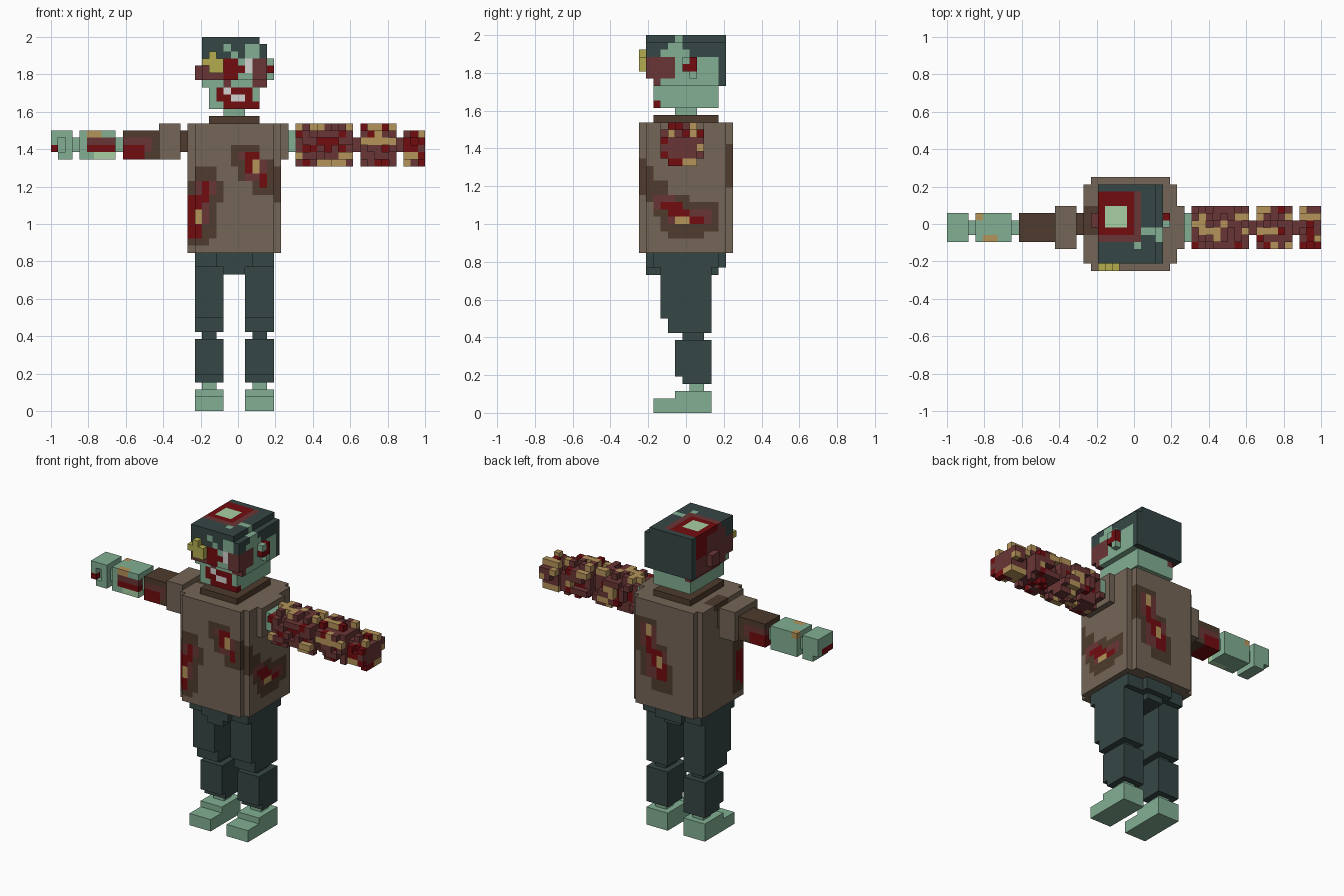
import bpy, bmesh, random

if "Cube" in bpy.data.objects:
    bpy.data.objects.remove(bpy.data.objects["Cube"])

U = 2 / 52          # one block
COLOURS = {
    'H': ("dark_slate", "354745"), 'S': ("pale_green_skin", "82AF94"),
    'C': ("brown_cloth", "756556"), 'B': ("dark_brown", "4E3B2D"),
    'R': ("deep_red", "720C10"), 'M': ("dull_red", "6A3536"),
    'T': ("tan_bone", "B5945A"), 'Y': ("yellow_growth", "B3AC4E"),
    'W': ("tooth_white", "D2D2D0"), 'G': ("light_green", "A9D0A3")}
KEYS = list(COLOURS)


def linear(h):
    c = int(h, 16) / 255
    return c / 12.92 if c < 0.04045 else ((c + 0.055) / 1.055) ** 2.4


MATS = []
for name, hexa in COLOURS.values():
    m = bpy.data.materials.new(name)
    m.diffuse_color = (*[linear(hexa[n:n + 2]) for n in (0, 2, 4)], 1)
    m.use_nodes = True
    m.node_tree.nodes["Principled BSDF"].inputs["Base Color"].default_value = m.diffuse_color
    MATS.append(m)


def cells(b):
    return [(x, y, z) for x in range(b[0], b[1]) for y in range(b[2], b[3])
            for z in range(b[4], b[5])]


def fill(vox, col, *b):
    """Add a solid block of cells."""
    vox.update({c: col for c in cells(b)})


def paint(vox, col, *b):
    """Recolour the cells that already exist inside a block."""
    for c in cells(b):
        if c in vox:
            vox[c] = col


def build(name, vox):
    """Skin the outside of a set of cells and merge flat areas."""
    bm, verts = bmesh.new(), {}

    def vert(p):
        if p not in verts:
            verts[p] = bm.verts.new((-1 + p[0] * U, -0.25 + p[1] * U, p[2] * U))
        return verts[p]

    for c, col in vox.items():
        for ax in range(3):
            for s in (0, 1):
                n = list(c)
                n[ax] += 2 * s - 1
                if tuple(n) in vox:
                    continue
                ring = []
                for a, b in ((0, 0), (1, 0), (1, 1), (0, 1)):
                    p = list(c)
                    p[ax] += s
                    p[(ax + 1) % 3] += a
                    p[(ax + 2) % 3] += b
                    ring.append(vert(tuple(p)))
                f = bm.faces.new(ring if s else ring[::-1])
                f.material_index = KEYS.index(col)
    bmesh.ops.dissolve_limit(bm, angle_limit=0.01, verts=bm.verts[:],
                             edges=bm.edges[:], delimit={'MATERIAL'})
    me = bpy.data.meshes.new(name)
    bm.to_mesh(me)
    bm.free()
    for m in MATS:
        me.materials.append(m)
    bpy.context.collection.objects.link(bpy.data.objects.new(name, me))


# Legs, each with thigh, knee, shin, ankle and stepped foot
for side, x in (("left", 20), ("right", 27)):
    leg = {}
    fill(leg, 'H', x, x + 4, 3, 10, 13, 22)
    fill(leg, 'H', x, x + 4, 4, 10, 11, 13)
    fill(leg, 'H', x + 1, x + 3, 6, 9, 10, 11)
    fill(leg, 'H', x, x + 4, 5, 10, 5, 10)
    fill(leg, 'H', x, x + 4, 6, 10, 4, 5)
    build(side + "_trouser_leg", leg)
    foot = {}
    fill(foot, 'S', x + 1, x + 3, 7, 9, 3, 4)
    fill(foot, 'S', x, x + 4, 5, 10, 2, 3)
    fill(foot, 'S', x, x + 4, 2, 10, 0, 2)
    build(side + "_foot", foot)

# Hips
hips = {}
fill(hips, 'H', 20, 31, 2, 11, 20, 22)
fill(hips, 'H', 23, 28, 1, 12, 20, 22)
fill(hips, 'H', 24, 27, 1, 11, 19, 22)
build("hips", hips)

# Torso with notched corners, and its wounds
torso = {}
fill(torso, 'C', 19, 32, 1, 12, 22, 40)
fill(torso, 'C', 20, 31, 0, 13, 22, 40)
paint(torso, 'B', 19, 21, 5, 9, 39, 40)
FRONT_WOUNDS = [  # colour, x range, z range
    ('B', 20, 23, 32, 34), ('B', 19, 24, 29, 32), ('B', 19, 23, 24, 29),
    ('B', 19, 22, 23, 24), ('M', 20, 23, 30, 32), ('M', 19, 22, 26, 30),
    ('R', 21, 22, 29, 32), ('R', 19, 21, 24, 30), ('T', 20, 21, 26, 28),
    ('B', 25, 29, 34, 37), ('B', 26, 31, 32, 35), ('B', 28, 32, 30, 33),
    ('M', 26, 29, 35, 36), ('M', 27, 30, 32, 35), ('R', 27, 29, 33, 36),
    ('R', 29, 30, 31, 33), ('T', 28, 29, 33, 35)]
BACK_WOUND = [
    ('B', 27, 31, 31, 37), ('B', 25, 30, 27, 33), ('B', 24, 28, 25, 30),
    ('M', 27, 30, 32, 36), ('M', 25, 29, 27, 32), ('R', 28, 29, 31, 36),
    ('R', 26, 28, 29, 32), ('R', 25, 27, 27, 30), ('T', 28, 29, 34, 36),
    ('T', 26, 27, 29, 31)]
SIDE_WOUND = [  # colour, y range, z range
    ('B', 0, 2, 29, 34), ('B', 2, 4, 27, 32), ('B', 3, 7, 25, 30),
    ('B', 4, 9, 24, 28), ('B', 7, 11, 25, 29), ('M', 2, 5, 28, 30),
    ('M', 4, 10, 26, 28), ('R', 3, 6, 28, 29), ('R', 4, 7, 27, 28),
    ('R', 7, 9, 26, 27), ('T', 5, 7, 26, 27)]
for col, a, b, c, d in SIDE_WOUND:
    paint(torso, col, 31, 32, a, b, c, d)
for col, a, b, c, d in FRONT_WOUNDS:
    paint(torso, col, a, b, 0, 2, c, d)
for col, a, b, c, d in BACK_WOUND:
    paint(torso, col, a, b, 12, 13, c, d)
paint(torso, 'B', 19, 20, 2, 4, 23, 32)
paint(torso, 'R', 19, 20, 1, 3, 25, 30)
build("torso", torso)

# Collar and neck
collar = {}
fill(collar, 'B', 22, 29, 2, 11, 40, 41)
build("collar", collar)
neck = {}
fill(neck, 'S', 24, 27, 5, 8, 41, 42)
build("neck", neck)

# Head: jaw, skull, hair cap and ears
head = {}
fill(head, 'S', 22, 29, 2, 11, 42, 46)
fill(head, 'S', 21, 30, 2, 11, 45, 52)
fill(head, 'H', 21, 30, 1, 12, 48, 52)
fill(head, 'H', 21, 30, 11, 12, 45, 48)
fill(head, 'M', 21, 30, 1, 2, 46, 48)
for c in cells((29, 30, 1, 12, 51, 52)) + cells((21, 30, 11, 12, 51, 52)):
    if c[0] == 29:
        head.pop(c, None)
# right side: skin below a ragged hairline
paint(head, 'S', 29, 30, 2, 11, 45, 49)
paint(head, 'S', 29, 30, 2, 7, 49, 50)
paint(head, 'S', 29, 30, 4, 6, 50, 51)
paint(head, 'S', 28, 29, 5, 6, 51, 52)
paint(head, 'M', 29, 30, 2, 5, 46, 49)
# left side and crown: open wound
paint(head, 'M', 21, 23, 3, 11, 44, 51)
paint(head, 'M', 21, 27, 4, 11, 51, 52)
paint(head, 'R', 21, 26, 5, 11, 51, 52)
paint(head, 'R', 21, 22, 8, 11, 48, 51)
paint(head, 'G', 22, 25, 6, 9, 51, 52)
paint(head, 'S', 27, 30, 5, 6, 51, 52)
paint(head, 'S', 26, 27, 2, 4, 51, 52)
# face, top row first
FACE = ["HHHHHHHH.", "HHHSHHSSH", "HHHHSHSSH", "MMRRRSWMM", "MMSRRRWMM",
        "MMMRRSSMM", "SSSMSSSMM", ".SRWRRRS.", ".SRRWWRS.", ".SSRRRRS."]
for r, row in enumerate(FACE):
    for i, col in enumerate(row):
        if col != '.':
            paint(head, col, 21 + i, 22 + i, 1, 3, 51 - r, 52 - r)
paint(head, 'R', 28, 29, 2, 3, 42, 43)
build("head", head)

ear = {}
fill(ear, 'R', 30, 31, 6, 8, 47, 49)
fill(ear, 'S', 30, 31, 6, 7, 48, 49)
fill(ear, 'S', 30, 31, 7, 8, 46, 47)
build("right_ear", ear)
stump = {}
fill(stump, 'M', 20, 21, 6, 8, 46, 48)
build("left_ear_stump", stump)
growth = {}
fill(growth, 'Y', 21, 24, 0, 1, 48, 49)
fill(growth, 'Y', 22, 23, 0, 1, 47, 50)
fill(growth, 'Y', 23, 24, 0, 1, 47, 48)
build("eye_growth", growth)

# Left arm: sleeve, torn cuff, forearm and hand
sleeve = {}
fill(sleeve, 'C', 15, 18, 3, 9, 35, 40)
fill(sleeve, 'B', 18, 19, 5, 8, 36, 39)
build("left_sleeve", sleeve)
cuff = {}
fill(cuff, 'B', 10, 15, 4, 8, 35, 39)
paint(cuff, 'M', 10, 14, 4, 8, 36, 38)
paint(cuff, 'R', 10, 13, 4, 8, 35, 37)
build("left_cuff", cuff)
forearm = {}
fill(forearm, 'S', 9, 10, 5, 7, 36, 38)
fill(forearm, 'S', 4, 9, 4, 8, 35, 39)
fill(forearm, 'S', 3, 4, 5, 7, 36, 38)
paint(forearm, 'M', 5, 9, 4, 5, 36, 38)
paint(forearm, 'R', 5, 9, 4, 5, 36, 37)
paint(forearm, 'G', 6, 9, 4, 5, 35, 36)
for b in ((5, 7, 4, 5), (4, 5, 7, 8)):
    paint(forearm, 'T', *b, 38, 39)
build("left_forearm", forearm)
hand = {}
fill(hand, 'S', 0, 3, 4, 8, 35, 39)
for c in cells((0, 1, 4, 8, 35, 36)) + cells((1, 2, 4, 5, 36, 38)):
    del hand[c]
paint(hand, 'R', 0, 1, 4, 7, 36, 37)
build("left_hand", hand)

# Right arm: sleeve, then swollen segments with a ragged crust
sleeve = {}
fill(sleeve, 'C', 32, 33, 3, 9, 35, 40)
fill(sleeve, 'S', 33, 34, 4, 8, 36, 39)
build("right_sleeve", sleeve)
random.seed(11)
for name, x0, x1, top in (("right_upper_arm", 34, 42, 40),
                          ("right_forearm", 43, 48, 40), ("right_hand", 49, 52, 39)):
    arm = {}
    fill(arm, 'M', x0, x1, 4, 8, 35, top - 1)
    paint(arm, 'R', x0 + 1, x1 - 1, 4, 8, 36, 38)
    fill(arm, 'M', x0 - 1, x0, 5, 7, 36, 38)
    for x in range(x0, x1):
        for y in range(3, 9):
            for z in range(34, top):
                edge = (y in (3, 8)) + (z in (34, top - 1))
                if edge == 1 and random.random() < 0.6:
                    col = random.choice("MMMMTTR")
                    arm[x, y, z] = col
                    if col == 'T' and x + 1 < x1:   # bony ridges two cells long
                        arm[x + 1, y, z] = col
    build(name, arm)
